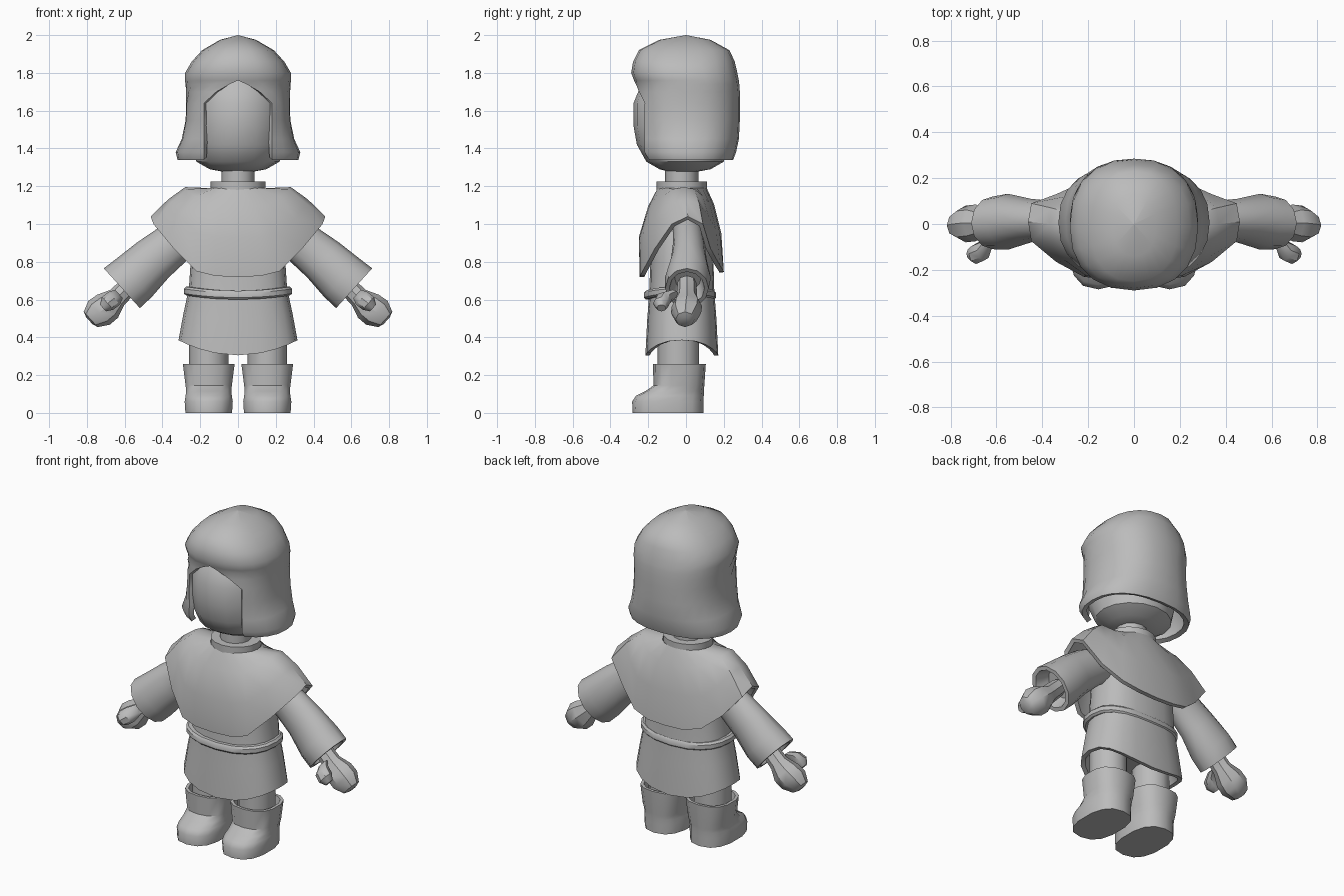
import bpy, bmesh, math
from mathutils import Vector

GREY = bpy.data.materials.new("plain grey")
GREY.diffuse_color = (0.5, 0.5, 0.5, 1)


def ellipse(rx, y0, y1, z, n=16, p=2.0, wave=0.0, cx=0.0, gap=0.0):
    """Level ring starting at the front; wave lifts the sides, gap leaves the front open."""
    a0 = math.asin((gap / rx) ** (p / 2)) if gap else 0.0
    count = n + 1 if gap is not None and gap > 0 else n
    pts = []
    for i in range(count):
        a = a0 + (2 * math.pi - 2 * a0) * i / n
        s, c = math.sin(a), math.cos(a)
        x = math.copysign(abs(s) ** (2 / p), s)
        y = math.copysign(abs(c) ** (2 / p), c)
        pts.append((cx + rx * x, (y0 + y1) / 2 - (y1 - y0) / 2 * y, z + wave * x * x))
    return pts


def loft(name, rings, closed=True, caps=(True, True), thick=0.0, angle=40):
    """Skin a list of equal-length rings into one object."""
    bm = bmesh.new()
    vs = [[bm.verts.new(p) for p in r] for r in rings]
    n = len(vs[0])
    for a, b in zip(vs, vs[1:]):
        for i in range(n if closed else n - 1):
            j = (i + 1) % n
            bm.faces.new((a[i], a[j], b[j], b[i]))
    if caps[0]:
        bm.faces.new(vs[0])
    if caps[1]:
        bm.faces.new(vs[-1])
    bmesh.ops.remove_doubles(bm, verts=bm.verts, dist=0.0005)
    bmesh.ops.recalc_face_normals(bm, faces=bm.faces)
    if thick:
        # open shells: make sure normals point away from the middle axis
        bm.normal_update()
        out = sum(f.normal.x * f.calc_center_median().x + f.normal.y * f.calc_center_median().y
                  for f in bm.faces)
        if out < 0:
            bmesh.ops.reverse_faces(bm, faces=bm.faces)
    me = bpy.data.meshes.new(name)
    bm.to_mesh(me)
    bm.free()
    me.materials.append(GREY)
    ob = bpy.data.objects.new(name, me)
    bpy.context.collection.objects.link(ob)
    bpy.ops.object.select_all(action='DESELECT')
    ob.select_set(True)
    bpy.context.view_layer.objects.active = ob
    if thick:
        m = ob.modifiers.new("thickness", 'SOLIDIFY')
        m.thickness = thick
        m.offset = -1
        bpy.ops.object.modifier_apply(modifier=m.name)
    bpy.ops.object.shade_smooth_by_angle(angle=math.radians(angle))
    return ob


def limb(name, side, d, stations, n=10):
    """Tube along a slanted direction; stations are x, y, z, radius up, radius in y."""
    d = Vector(d).normalized()
    u = Vector((-d.z, 0, d.x))
    rings = []
    for x, y, z, ru, rv in stations:
        ring = []
        for i in range(n):
            a = 2 * math.pi * i / n
            q = Vector((x, y, z)) + u * ru * math.cos(a) + Vector((0, rv * math.sin(a), 0))
            ring.append((q.x * side, q.y, q.z))
        rings.append(ring)
    return loft(name, rings)


# Head and neck
loft("head", [ellipse(rx, y0, y1, z) for z, rx, y0, y1 in (
    (1.275, 0.07, -0.08, 0.05), (1.29, 0.15, -0.14, 0.13), (1.33, 0.22, -0.21, 0.2),
    (1.42, 0.24, -0.26, 0.23), (1.52, 0.245, -0.278, 0.24), (1.64, 0.245, -0.278, 0.24),
    (1.72, 0.23, -0.245, 0.23), (1.82, 0.16, -0.17, 0.17))])
loft("neck", [ellipse(0.088, -0.11, 0.065, z, 12) for z in (1.1, 1.31)])

# Hood with an arched face opening: z, half width, front, back, opening half width
hood_rows = ((1.34, 0.32, -0.225, 0.25, 0.18), (1.38, 0.33, -0.25, 0.265, 0.18),
             (1.45, 0.298, -0.26, 0.28, 0.18), (1.55, 0.278, -0.27, 0.285, 0.18),
             (1.64, 0.275, -0.27, 0.285, 0.18), (1.70, 0.277, -0.265, 0.285, 0.115),
             (1.74, 0.279, -0.267, 0.282, 0.045), (1.76, 0.28, -0.275, 0.28, 0.0),
             (1.80, 0.28, -0.29, 0.272, 0.0), (1.86, 0.245, -0.28, 0.258, 0.0),
             (1.92, 0.19, -0.25, 0.23, 0.0), (1.975, 0.095, -0.14, 0.13, 0.0),
             (2.0, 0.001, -0.001, 0.001, 0.0))
rings = []
for z, rx, y0, y1, w in hood_rows:
    r = ellipse(rx, y0, y1, z, 20, 2.3, gap=w)
    rings.append(r if w else r + [r[0]])
loft("hood", rings, closed=False, caps=(False, False), thick=0.03, angle=50)

# Shoulder cape: half outlines from front centre round to back centre
hem = ((0, -.245, .72), (.12, -.243, .725), (.22, -.23, .75), (.34, -.165, .87),
       (.448, -.075, 1.0), (.462, .01, 1.04), (.448, .09, 1.0), (.34, .13, .87),
       (.23, .18, .78), (.12, .2, .75), (0, .2, .745))
chest = ((0, -.25, .93), (.12, -.245, .93), (.21, -.225, .95), (.3, -.16, 1.03),
         (.36, -.08, 1.11), (.37, 0, 1.13), (.36, .07, 1.11), (.3, .12, 1.04),
         (.22, .16, .97), (.12, .18, .95), (0, .187, .95))
neckline = ellipse(0.15, -0.15, 0.11, 1.19, 20)[:11]
shoulder = [tuple(0.5 * (Vector(a) + Vector(b)) + Vector((0.02 * math.sin(math.pi * i / 10), 0, 0.035)))
            for i, (a, b) in enumerate(zip(neckline, chest))]


def whole(half):
    return list(half) + [(-x, y, z) for x, y, z in half[-2:0:-1]]


loft("shoulder_cape", [whole(h) for h in (neckline, shoulder, chest, hem)],
     caps=(False, False), thick=0.025)
loft("collar", [ellipse(0.145, -0.155, 0.11, z, 16) for z in (1.15, 1.225)])

# Tunic body and flared skirt, hem folded inwards
loft("tunic", [ellipse(rx, -0.022 - ry, -0.022 + ry, z, 20, 2.5, wv) for z, rx, ry, wv in (
    (1.08, 0.2, 0.12, 0), (0.95, 0.24, 0.16, 0), (0.78, 0.252, 0.168, 0),
    (0.64, 0.26, 0.172, 0.02), (0.5, 0.288, 0.183, 0.03), (0.305, 0.315, 0.193, 0.08),
    (0.305, 0.29, 0.17, 0.08), (0.42, 0.26, 0.15, 0.02))])

# Belt
loft("belt", [ellipse(rx, -0.032 - ry, -0.032 + ry, z, 20, 2.5, 0.022) for z, rx, ry in (
    (0.6, 0.25, 0.16), (0.6, 0.275, 0.182), (0.61, 0.287, 0.191), (0.635, 0.287, 0.191),
    (0.646, 0.275, 0.182), (0.646, 0.25, 0.16))])

for side, tag in ((1, "left"), (-1, "right")):
    cx = 0.155 * side
    # Leg and boot
    loft(tag + "_leg", [ellipse(0.105, -0.15, 0.07, z, 12, cx=cx) for z in (0.15, 0.5)])
    loft(tag + "_boot", [ellipse(rx, y0, y1, z, 14, 2.5, cx=cx) for z, rx, y0, y1 in (
        (0, 0.126, -0.283, 0.092), (0.06, 0.13, -0.285, 0.093), (0.09, 0.125, -0.265, 0.094),
        (0.115, 0.122, -0.215, 0.095), (0.145, 0.125, -0.172, 0.097), (0.26, 0.14, -0.175, 0.105),
        (0.26, 0.122, -0.158, 0.088), (0.2, 0.11, -0.15, 0.08))])
    # Sleeve with an open, hollow cuff
    d = (0.74, 0, -0.67)
    limb(tag + "_sleeve", side, d, (
        (0.22, 0.01, 0.97, 0.1, 0.08), (0.35, 0.015, 0.89, 0.115, 0.085),
        (0.45, 0.015, 0.81, 0.125, 0.095), (0.55, 0.01, 0.715, 0.138, 0.122),
        (0.615, 0.005, 0.66, 0.142, 0.115), (0.615, 0.005, 0.66, 0.118, 0.093),
        (0.55, 0.01, 0.715, 0.09, 0.07)), 12)
    # Mitten hand and thumb
    limb(tag + "_hand", side, d, (
        (0.56, 0.005, 0.69, 0.05, 0.05), (0.64, 0.005, 0.61, 0.055, 0.055),
        (0.69, 0.005, 0.565, 0.082, 0.08), (0.735, 0.0, 0.53, 0.085, 0.08),
        (0.78, -0.005, 0.495, 0.055, 0.05), (0.787, -0.005, 0.488, 0.025, 0.025)), 8)
    limb(tag + "_thumb", side, d, (
        (0.63, -0.07, 0.63, 0.03, 0.03), (0.655, -0.115, 0.607, 0.045, 0.045),
        (0.69, -0.13, 0.58, 0.045, 0.045), (0.715, -0.13, 0.555, 0.024, 0.024)), 8)
